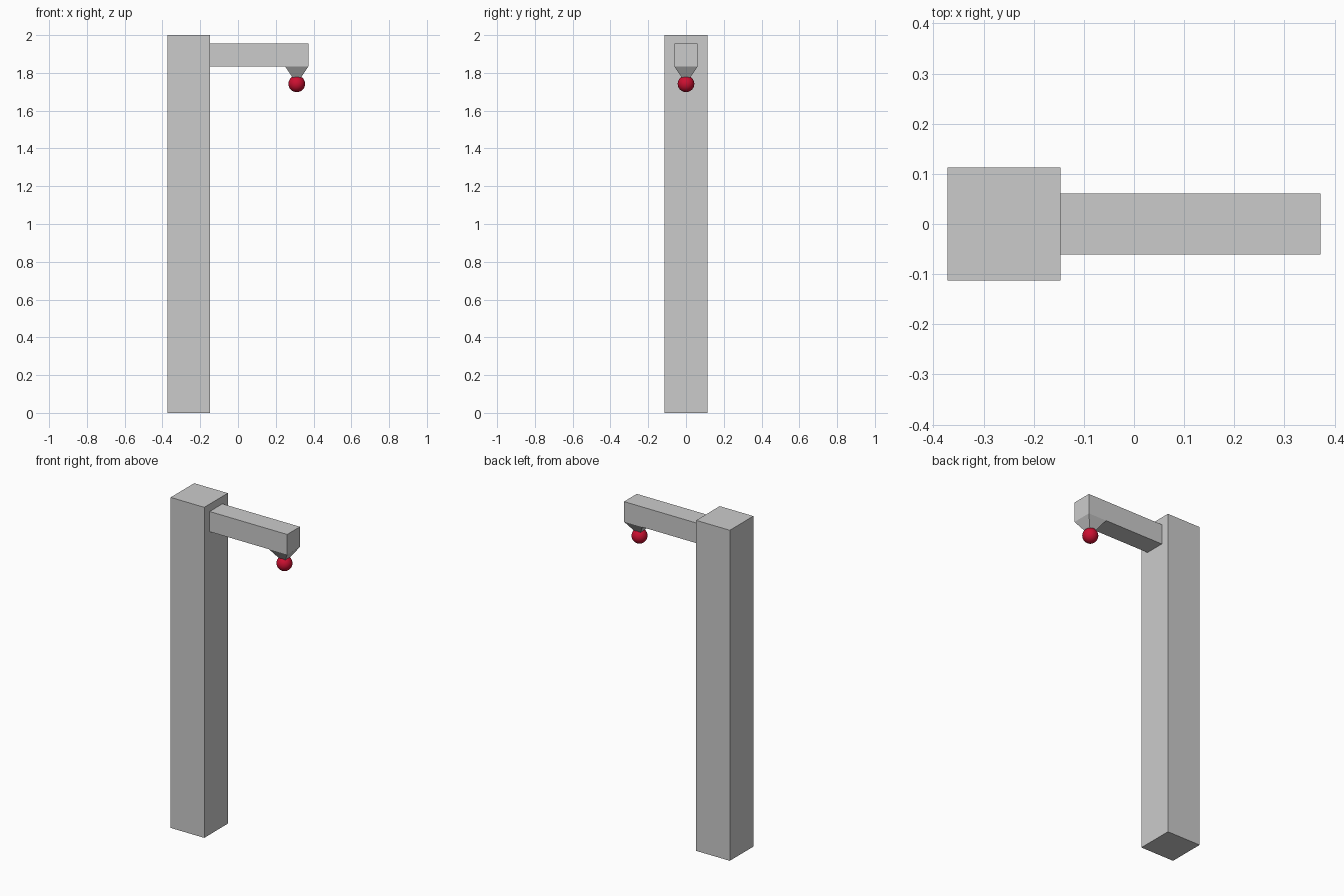
import bpy, bmesh
from math import radians, sqrt
from mathutils import Matrix

if "Cube" in bpy.data.objects:
    bpy.data.objects.remove(bpy.data.objects["Cube"])


def finish(name, bm):
    mesh = bpy.data.meshes.new(name)
    bm.to_mesh(mesh)
    bm.free()
    obj = bpy.data.objects.new(name, mesh)
    bpy.context.collection.objects.link(obj)
    return obj


def box(name, x0, x1, half_y, z0, z1):
    bm = bmesh.new()
    bmesh.ops.create_cube(bm, size=1)
    bmesh.ops.scale(bm, vec=(x1 - x0, 2 * half_y, z1 - z0), verts=bm.verts)
    bmesh.ops.translate(bm, vec=((x0 + x1) / 2, 0, (z0 + z1) / 2), verts=bm.verts)
    return finish(name, bm)


# Upright post and the arm reaching out from its top
box("post", -0.372, -0.147, 0.1125, 0, 2)
box("arm", -0.147, 0.372, 0.061, 1.833, 1.955)

# Square tapered lamp holder under the arm's end
LAMP_X = 0.311
z_low, z_high = 1.775, 1.833
bm = bmesh.new()
bmesh.ops.create_cone(
    bm, cap_ends=True, segments=4,
    radius1=0.022 * sqrt(2), radius2=0.061 * sqrt(2), depth=z_high - z_low,
    matrix=Matrix.Translation((LAMP_X, 0, (z_low + z_high) / 2))
    @ Matrix.Rotation(radians(45), 4, "Z"))
finish("lamp_holder", bm)

# Red round bulb
bm = bmesh.new()
bmesh.ops.create_uvsphere(bm, u_segments=32, v_segments=16, radius=0.044,
                          matrix=Matrix.Translation((LAMP_X, 0, 1.742)))
for face in bm.faces:
    face.smooth = True
bulb = finish("bulb", bm)
red = bpy.data.materials.new("red")
red.diffuse_color = (0.6, 0.005, 0.03, 1)
red.use_nodes = True
red.node_tree.nodes["Principled BSDF"].inputs["Base Color"].default_value = red.diffuse_color
bulb.data.materials.append(red)
